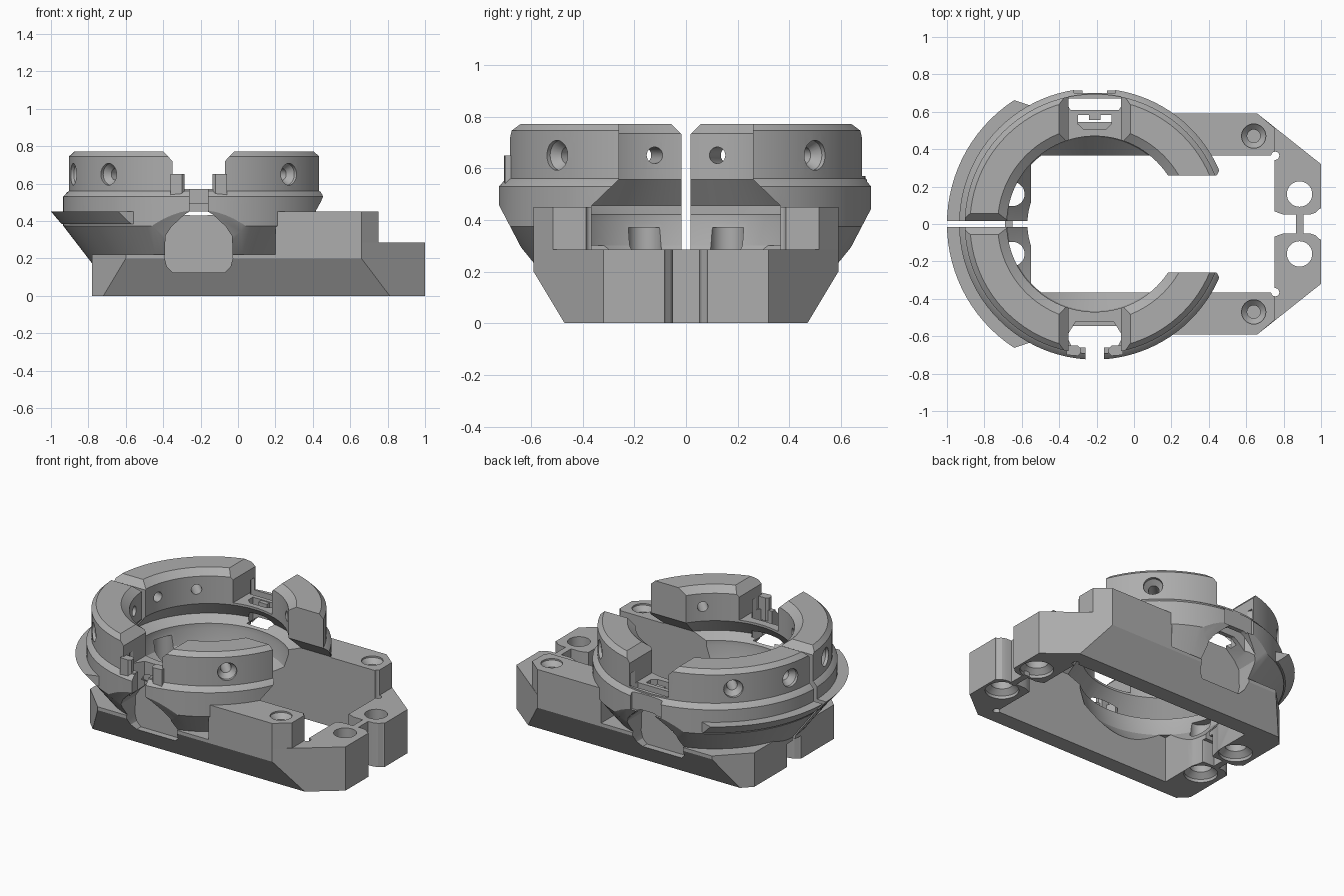
import bpy, bmesh, math
from mathutils import Matrix, Vector

if "Cube" in bpy.data.objects:
    bpy.data.objects.remove(bpy.data.objects["Cube"])

CX = -0.21  # ring axis

grey = bpy.data.materials.new("plain_grey")
grey.use_nodes = True
grey.diffuse_color = (0.42, 0.42, 0.42, 1)
bsdf = next(n for n in grey.node_tree.nodes if n.type == 'BSDF_PRINCIPLED')
bsdf.inputs["Base Color"].default_value = (0.42, 0.42, 0.42, 1)


def finish(name, bm):
    bmesh.ops.recalc_face_normals(bm, faces=bm.faces[:])
    mesh = bpy.data.meshes.new(name)
    bm.to_mesh(mesh)
    bm.free()
    mesh.materials.append(grey)
    ob = bpy.data.objects.new(name, mesh)
    bpy.context.scene.collection.objects.link(ob)
    return ob


def prism(name, points, axis, a, b):
    """Outline extruded along an axis: z takes (x, y), y takes (x, z), x takes (y, z)."""
    place = {'z': lambda p, h: (p[0], p[1], h),
             'y': lambda p, h: (p[0], h, p[1]),
             'x': lambda p, h: (h, p[0], p[1])}[axis]
    bm = bmesh.new()
    rings = [[bm.verts.new(place(p, h)) for p in points] for h in (a, b)]
    n = len(points)
    for i in range(n):
        j = (i + 1) % n
        bm.faces.new((rings[0][i], rings[0][j], rings[1][j], rings[1][i]))
    bm.faces.new(rings[0])
    bm.faces.new(rings[1])
    return finish(name, bm)


def box(name, x, y, z):
    return prism(name, [(x[0], y[0]), (x[1], y[0]), (x[1], y[1]), (x[0], y[1])], 'z', *z)


def lathe(name, profile, origin=(CX, 0, 0), direction=(0, 0, 1), steps=96):
    """Solid of revolution from (radius, height) points, capped at both ends."""
    turn = Vector(direction).to_track_quat('Z', 'Y').to_matrix().to_4x4()
    bm = bmesh.new()
    rings = [[bm.verts.new((r * math.cos(k * math.tau / steps), r * math.sin(k * math.tau / steps), z))
              for k in range(steps)] for r, z in profile]
    for low, high in zip(rings, rings[1:]):
        for k in range(steps):
            j = (k + 1) % steps
            bm.faces.new((low[k], low[j], high[j], high[k]))
    bm.faces.new(rings[0])
    bm.faces.new(rings[-1])
    bm.transform(Matrix.Translation(origin) @ turn)
    return finish(name, bm)


def combine(target, tools, operation):
    """Apply booleans one after another and remove the tools."""
    for tool in tools:
        mod = target.modifiers.new("bool", 'BOOLEAN')
        mod.operation, mod.solver, mod.object = operation, 'EXACT', tool
    graph = bpy.context.evaluated_depsgraph_get()
    mesh = bpy.data.meshes.new_from_object(target.evaluated_get(graph))
    target.modifiers.clear()
    target.data = mesh
    for tool in tools:
        bpy.data.objects.remove(tool)


def sided(points, s):
    return [(x, s * y) for x, y in points]


def mirrored(points):
    return points + sided(points[::-1], -1)


# Base frame: long plate with clipped corners, low on the left
body = prism("bracket_body", mirrored([(1, 0.32), (0.66, 0.59), (-0.6, 0.59), (-0.78, 0.41)]), 'z', 0, 0.285)
combine(body, [box("low_left", (-1, 0.21), (-1, 1), (0.222, 0.4))], 'DIFFERENCE')

# Raised arms, flared ring and side fins
arm = [(0.2, 0.36), (0.75, 0.36), (0.75, 0.515), (0.66, 0.59), (0.2, 0.59)]
adds = [prism("arm", sided(arm, s), 'z', 0.21, 0.45) for s in (1, -1)]
adds.append(lathe("ring", [(0.44, 0.003), (0.725, 0.374), (0.725, 0.53), (0.705, 0.553), (0.695, 0.56),
                           (0.695, 0.745), (0.667, 0.772)]))
fin = lathe("fin", [(0.6, 0.385), (0.735, 0.385), (0.79, 0.45), (0.6, 0.45)])
combine(fin, [prism("fin_limit", mirrored([(-0.5, 0.615), (-1.2, 0.85)]), 'z', 0.3, 0.6)], 'INTERSECT')
adds.append(fin)
combine(body, adds, 'UNION')

# Sloping flanks trim the plate and the cone alike
flank = [(0.41, -0.1), (0.47, 0), (0.59, 0.2), (0.592, 0.205), (0.727, 0.463), (1, 0.463), (1, -0.1)]
cuts = [prism("flank", [(s * y, z) for y, z in flank], 'x', -1.2, 1.2) for s in (1, -1)]

# Bowl, undercut lip, rectangular window and the open right side
cuts += [lathe("bowl", [(0.36, -0.1), (0.36, 0.18), (0.465, 0.3), (0.485, 0.39), (0.485, 0.42), (0.55, 0.456),
                        (0.47, 0.556), (0.47, 0.735), (0.53, 0.78), (0.53, 0.9)]),
         box("window", (-0.55, 0.75), (-0.365, 0.365), (-0.1, 0.3)),
         prism("mouth", [(-0.365, 0.1), (0.365, 0.1), (0.365, 0.455), (0.26, 0.556), (0.26, 0.9),
                         (-0.26, 0.9), (-0.26, 0.556), (-0.365, 0.455)], 'x', CX, 0.752),
         prism("split", [(-0.017, -0.1), (0.017, -0.1), (0.017, 0.73), (0.065, 0.78), (0.065, 0.9),
                         (-0.065, 0.9), (-0.065, 0.78), (-0.017, 0.73)], 'x', -1.2, CX)]
# Gaps between the end tabs
gap = [(0.7, 0.09), (0.77, 0.06), (0.8, 0.05), (0.94, 0.05), (0.97, 0.06), (0.99, 0.08), (1.1, 0.12)]
cuts.append(prism("right_gap", mirrored(gap), 'z', -0.1, 0.4))
cuts.append(prism("left_gap", mirrored([(0.22 - x, y - 0.01) for x, y in gap]), 'z', -0.1, 0.15))
for s in (1, -1):
    # Vertical bolt holes
    cuts.append(lathe("end_hole", [(0.1, -0.05), (0.1, 0.02), (0.068, 0.05), (0.068, 0.5)], (0.885, s * 0.16, 0), steps=32))
    cuts.append(lathe("left_hole", [(0.1, -0.05), (0.1, 0.02), (0.065, 0.05), (0.065, 0.37)], (-0.65, s * 0.16, 0), steps=32))
    cuts.append(lathe("arm_hole", [(0.035, 0.15), (0.035, 0.41), (0.065, 0.44), (0.065, 0.5)], (0.64, s * 0.47, 0), steps=32))
    cuts.append(lathe("corner_relief", [(0.022, -0.1), (0.022, 0.5)], (0.755, s * 0.365, 0), steps=20))
    # Radial screw holes
    for deg in (46, 134, 165):
        a = math.radians(deg)
        cuts.append(lathe("screw", [(0.032, 0.4), (0.032, 0.64), (0.058, 0.675), (0.058, 0.78)],
                          (CX, 0, 0.65), (math.cos(a), s * math.sin(a), 0), 24))
    # Keyhole pocket and top notch
    key = [(0.05, 0.45), (0.075, 0.435), (0.145, 0.37), (0.178, 0.32), (0.182, 0.2), (0.17, 0.155), (0.14, 0.125)]
    pocket = [(CX + x, z) for x, z in key] + [(CX - x, z) for x, z in key[::-1]]
    cuts.append(prism("pocket", pocket, 'y', s * 0.502, s * 0.9))
    cuts.append(prism("notch", [(CX - 0.14, 0.57), (CX + 0.14, 0.57), (CX + 0.14, 0.72), (CX + 0.19, 0.772),
                                (CX + 0.19, 0.9), (CX - 0.19, 0.9), (CX - 0.19, 0.772), (CX - 0.14, 0.72)],
                      'y', s * 0.3, s * 0.9))
# Rear strap openings and front cable slot
cuts.append(prism("rear_slot", [(CX - 0.13, 0.61), (CX + 0.13, 0.61), (CX + 0.165, 0.67), (CX - 0.165, 0.67)], 'z', 0.3, 0.65))
cuts.append(prism("rear_inner_slot", [(CX - 0.06, 0.507), (CX + 0.06, 0.507), (CX + 0.09, 0.535), (CX + 0.09, 0.582),
                                      (CX - 0.09, 0.582), (CX - 0.09, 0.535)], 'z', 0.3, 0.65))
cuts.append(box("rear_flat", (CX - 0.11, CX + 0.11), (0.7, 0.9), (0.44, 0.65)))
cuts.append(prism("front_slot", [(CX - 0.1, -0.52), (CX + 0.1, -0.52), (CX + 0.15, -0.6), (CX + 0.12, -0.66),
                                 (CX - 0.12, -0.66), (CX - 0.15, -0.6)], 'z', 0.3, 0.65))
cuts.append(box("front_neck", (CX - 0.05, CX + 0.05), (-0.9, -0.6), (0.4, 0.65)))
combine(body, cuts, 'DIFFERENCE')

# Thin webs tying the two halves together
webs = [box("right_web", (0.865, 0.905), (-0.07, 0.07), (0, 0.285)),
        box("left_web", (-0.69, -0.65), (-0.05, 0.05), (0, 0.15))]
# Small retaining hooks and a rear tongue
hook = [(0.075, -0.665), (0.09, -0.65), (0.15, -0.65), (0.15, -0.7), (0.09, -0.705), (0.075, -0.69)]
hooks = [prism(name, [(CX + s * x, y) for x, y in hook], 'z', 0.5, 0.65)
         for name, s in (("front_hook_left", 1), ("front_hook_right", -1))]
hooks.append(box("rear_tongue", (CX - 0.03, CX + 0.03), (0.555, 0.59), (0.51, 0.565)))

# Smooth curved walls, sharp edges kept
bpy.ops.object.select_all(action='DESELECT')
for ob in [body] + webs + hooks:
    ob.select_set(True)
bpy.context.view_layer.objects.active = body
bpy.ops.object.shade_smooth_by_angle(angle=math.radians(25))
